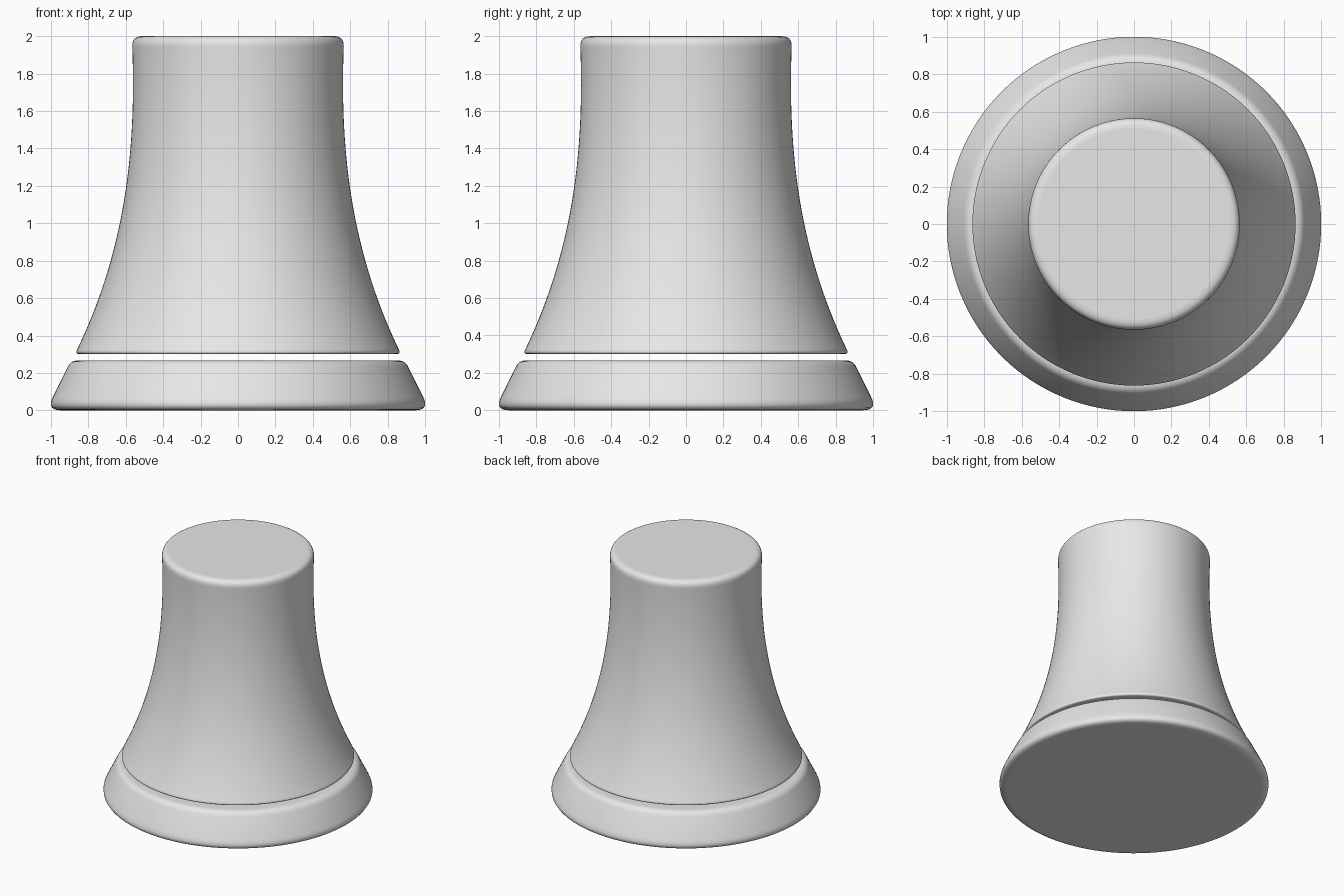
import bpy
import bmesh
import math
from mathutils import Vector
from mathutils.geometry import interpolate_bezier

cube = bpy.data.objects.get("Cube")
if cube:
    bpy.data.objects.remove(cube, do_unlink=True)

SIDES = 128

grey = bpy.data.materials.new("light_grey")
grey.use_nodes = True
colour = (0.8, 0.8, 0.8, 1.0)
grey.diffuse_color = colour
grey.node_tree.nodes["Principled BSDF"].inputs["Base Color"].default_value = colour


def point(radius, height):
    return Vector((radius, 0, height))


def rounded_corner(before, corner, after, size, steps=8):
    """Points of a soft corner, starting and ending 'size' away from it."""
    a = corner + (before - corner).normalized() * size
    b = corner + (after - corner).normalized() * size
    return interpolate_bezier(a, a.lerp(corner, 2 / 3), b.lerp(corner, 2 / 3), b, steps)


def turned_part(name, profile):
    """Revolve a profile around z and close both ends with flat caps."""
    bm = bmesh.new()
    rings = []
    for p in profile:
        angles = [math.tau * i / SIDES for i in range(SIDES)]
        rings.append([bm.verts.new((p.x * math.cos(a), p.x * math.sin(a), p.z))
                      for a in angles])
    for low, high in zip(rings, rings[1:]):
        for i in range(SIDES):
            j = (i + 1) % SIDES
            bm.faces.new((low[i], low[j], high[j], high[i])).smooth = True
    bm.faces.new(rings[0][::-1])
    bm.faces.new(rings[-1])
    mesh = bpy.data.meshes.new(name)
    bm.to_mesh(mesh)
    bm.free()
    mesh.materials.append(grey)
    obj = bpy.data.objects.new(name, mesh)
    bpy.context.collection.objects.link(obj)
    return obj


# Wide tapered base ring
foot, shoulder = point(1.025, 0), point(0.893, 0.267)
base_profile = rounded_corner(point(0, 0), foot, shoulder, 0.08)
base_profile += rounded_corner(foot, shoulder, point(0, 0.267), 0.04)
turned_part("base", base_profile)

# Flared body, floating just above the base
flare = interpolate_bezier(point(0.855, 0.335), point(0.60, 0.87),
                           point(0.545, 1.40), point(0.565, 1.94), 40)
body_profile = rounded_corner(point(0, 0.3), point(0.873, 0.3), flare[0], 0.03)
body_profile += flare
body_profile += rounded_corner(flare[-1], point(0.567, 2), point(0, 2), 0.055)
turned_part("flared_body", body_profile)
